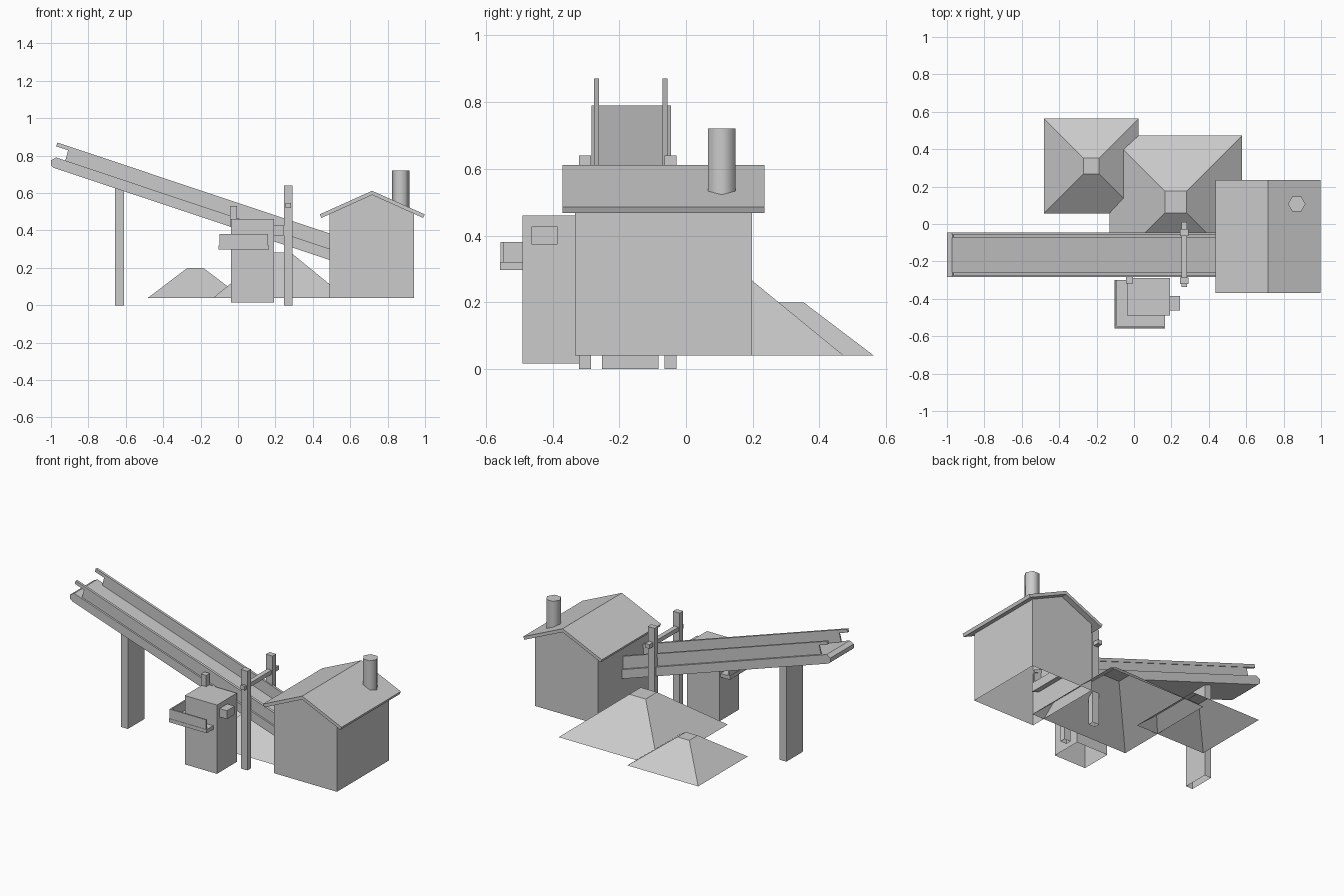
import bpy, bmesh, math

cube = bpy.data.objects.get("Cube")
if cube:
    bpy.data.objects.remove(cube, do_unlink=True)

GREY = (0.6, 0.6, 0.6, 1.0)
mat = bpy.data.materials.new("plain grey")
mat.use_nodes = True
mat.diffuse_color = GREY
mat.node_tree.nodes["Principled BSDF"].inputs["Base Color"].default_value = GREY


def finish(name, bm, open_bottom=False):
    """Turn a bmesh into an object, optionally without its underside."""
    bmesh.ops.recalc_face_normals(bm, faces=bm.faces)
    if open_bottom:
        under = [f for f in bm.faces if f.normal.z < -0.9]
        bmesh.ops.delete(bm, geom=under, context="FACES")
    mesh = bpy.data.meshes.new(name)
    bm.to_mesh(mesh)
    bm.free()
    mesh.materials.append(mat)
    obj = bpy.data.objects.new(name, mesh)
    bpy.context.collection.objects.link(obj)
    return obj


def prism(name, profile, y0, y1, open_bottom=False):
    """Extrude an (x, z) outline from y0 to y1."""
    bm = bmesh.new()
    face = bm.faces.new([bm.verts.new((x, y0, z)) for x, z in profile])
    out = bmesh.ops.extrude_face_region(bm, geom=[face])
    for v in out["geom"]:
        if isinstance(v, bmesh.types.BMVert):
            v.co.y = y1
    return finish(name, bm, open_bottom)


def box(name, x, y, z, open_bottom=False):
    outline = [(x[0], z[0]), (x[1], z[0]), (x[1], z[1]), (x[0], z[1])]
    return prism(name, outline, y[0], y[1], open_bottom)


def pile(name, cx, cy, base, top, z0, z1):
    """Square heap with a small flat top and no underside."""
    bm = bmesh.new()
    corners = [(-1, -1), (1, -1), (1, 1), (-1, 1)]
    low, high = ([bm.verts.new((cx + sx * r, cy + sy * r, z)) for sx, sy in corners]
                 for r, z in ((base, z0), (top, z1)))
    bm.faces.new(high)
    for i in range(4):
        j = (i + 1) % 4
        bm.faces.new((low[i], low[j], high[j], high[i]))
    return finish(name, bm)


# House: gabled walls, folded roof slab, hexagonal chimney
prism("house_walls", [(0.49, 0.04), (0.94, 0.04), (0.94, 0.495),
                      (0.717, 0.595), (0.49, 0.495)], -0.333, 0.198, True)
prism("house_roof", [(0.437, 0.486), (0.717, 0.612), (0.998, 0.486), (0.99, 0.467),
                     (0.717, 0.59), (0.446, 0.467)], -0.37, 0.235)
bpy.ops.mesh.primitive_cylinder_add(vertices=6, radius=0.047, depth=0.21,
                                    location=(0.87, 0.107, 0.615),
                                    rotation=(0, 0, math.radians(30)))
chimney = bpy.context.object
chimney.name = "chimney"
chimney.data.materials.append(mat)
bpy.ops.object.shade_smooth_by_angle(angle=math.radians(65))

# Heaps of loose material
pile("large_pile", 0.223, 0.118, 0.355, 0.058, 0.04, 0.283)
pile("small_pile", -0.228, 0.31, 0.253, 0.042, 0.04, 0.2)

# Sloping conveyor
SLOPE = -0.334
END = 0.54


def along(x, z):
    """Height at the lower end of a line leaving (x, z) down the slope."""
    return END, z + SLOPE * (END - x)


prism("conveyor_bed", [(-0.985, 0.735), (-1.0, 0.748), (-1.0, 0.775), (-0.972, 0.79),
                       along(-0.972, 0.79), along(-0.985, 0.735)], -0.283, -0.045)
for side, y in (("front", -0.268), ("back", -0.063)):
    prism(side + "_conveyor_wall", [(-0.925, 0.765), (-0.908, 0.832),
                                    along(-0.908, 0.832), along(-0.925, 0.765)],
          y - 0.004, y + 0.004)
    prism(side + "_conveyor_rail", [(-0.972, 0.85), (-0.966, 0.87),
                                    along(-0.966, 0.87), along(-0.972, 0.85)],
          y - 0.008, y + 0.008)
box("conveyor_support", (-0.658, -0.61), (-0.252, -0.083), (0, 0.64), True)

# Gantry over the conveyor
for side, y in (("front", -0.303), ("back", -0.046)):
    box(side + "_gantry_post", (0.245, 0.292), (y - 0.018, y + 0.018), (0, 0.64), True)
box("gantry_crossbar", (0.254, 0.284), (-0.337, 0.01), (0.52, 0.547))

# Control cabinet with its fittings
box("cabinet", (-0.037, 0.193), (-0.49, -0.288), (0.016, 0.46), True)
box("cabinet_top_stub", (-0.043, -0.005), (-0.317, -0.281), (0.42, 0.532))
box("cabinet_side_box", (0.19, 0.245), (-0.463, -0.385), (0.373, 0.427))

# Walkway tray wrapped round two sides of the cabinet
box("tray_front_floor", (-0.103, 0.167), (-0.558, -0.488), (0.297, 0.32))
box("tray_side_floor", (-0.103, -0.035), (-0.488, -0.3), (0.297, 0.32))
box("tray_front_wall", (-0.1, 0.16), (-0.556, -0.547), (0.32, 0.381))
box("tray_side_wall", (-0.1, -0.091), (-0.547, -0.3), (0.32, 0.381))
